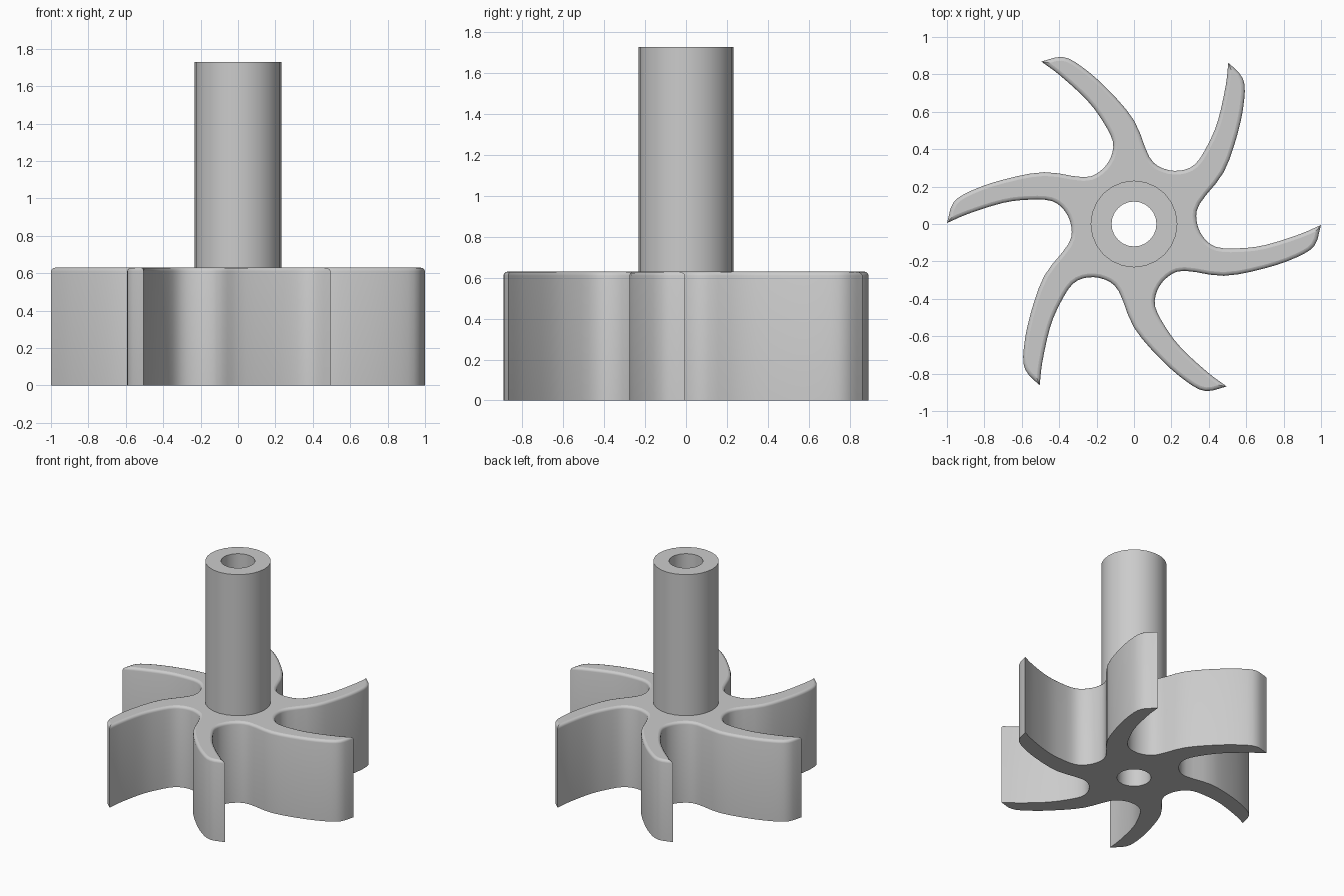
import bpy, bmesh
from math import radians, sin, cos, tau
from mathutils import Vector, Matrix

cube = bpy.data.objects.get("Cube")
if cube:
    bpy.data.objects.remove(cube, do_unlink=True)

BLADES = 6
ROTOR_H, SHAFT_TOP = 0.63, 1.73
SHAFT_R, BORE_R = 0.232, 0.12
SIDES = 24
FILLET, FILLET_STEPS = 0.02, 3
PATH_STEPS = 3

grey = bpy.data.materials.new("plain grey")
grey.use_nodes = True
colour = (0.6, 0.6, 0.6, 1)
grey.diffuse_color = colour
grey.node_tree.nodes["Principled BSDF"].inputs["Base Color"].default_value = colour


def make_object(name, bm):
    bmesh.ops.recalc_face_normals(bm, faces=bm.faces)
    mesh = bpy.data.meshes.new(name)
    bm.to_mesh(mesh)
    bm.free()
    mesh.materials.append(grey)
    obj = bpy.data.objects.new(name, mesh)
    bpy.context.collection.objects.link(obj)
    bpy.ops.object.select_all(action='DESELECT')
    obj.select_set(True)
    bpy.context.view_layer.objects.active = obj
    bpy.ops.object.shade_smooth_by_angle(angle=radians(35))
    for face in mesh.polygons:
        if abs(face.normal.z) > 0.99:
            face.use_smooth = False


def add_ring(bm, points, z):
    return [bm.verts.new((p.x, p.y, z)) for p in points]


def skin(bm, a, b):
    """Quads between two closed rings of equal length."""
    for i in range(len(a)):
        bm.faces.new((a[i - 1], a[i], b[i], b[i - 1]))


def circle(radius):
    return [Vector((radius * cos(tau * i / SIDES), radius * sin(tau * i / SIDES)))
            for i in range(SIDES)]


def smooth_path(points):
    """Catmull-Rom path through the points, without the last point."""
    pts = [2 * points[0] - points[1]] + points + [2 * points[-1] - points[-2]]
    path = []
    for a, b, c, d in zip(pts, pts[1:], pts[2:], pts[3:]):
        for i in range(PATH_STEPS):
            t = i / PATH_STEPS
            path.append(0.5 * (2 * b + (c - a) * t + (2 * a - 5 * b + 4 * c - d) * t * t
                               + (3 * b - a - 3 * c + d) * t ** 3))
    return path


def inset_outline(points, distance):
    """Move a counterclockwise outline inwards, with limited mitres."""
    moved = []
    for i, p in enumerate(points):
        before = (p - points[i - 1]).normalized()
        after = (points[(i + 1) % len(points)] - p).normalized()
        n1, n2 = Vector((-before.y, before.x)), Vector((-after.y, after.x))
        middle = (n1 + n2).normalized()
        moved.append(p + middle * distance / max(middle.dot(n1), 0.5))
    return moved


# Blade outline: inner side from tip to valley, then outer side to the next tip
inner = [(1, -0.005), (0.885, -0.055), (0.70, -0.113), (0.56, -0.13),
         (0.44, -0.123), (0.37, -0.07), (0.335, 0.015)]
outer = [(0.27, -0.25), (0.48, -0.277), (0.70, -0.237), (0.87, -0.178),
         (0.965, -0.115), (1, -0.005)]
spins = [Matrix.Rotation(tau * k / BLADES, 2) for k in range(BLADES)]
sector = smooth_path([Vector(p) for p in inner] + [spins[1] @ Vector(p) for p in outer])
outline = [spin @ p for spin in spins for p in sector]
# Start the outline in a valley so each blade is one continuous run
valley = (len(inner) - 1) * PATH_STEPS
outline = outline[valley:] + outline[:valley]

# Rotor: walls, rounded upper rim, and the bore through its hub
bm = bmesh.new()
rings = [add_ring(bm, outline, 0)]
for i in range(FILLET_STEPS + 1):
    a = radians(90 * i / FILLET_STEPS)
    rings.append(add_ring(bm, inset_outline(outline, FILLET * (1 - cos(a))),
                          ROTOR_H - FILLET * (1 - sin(a))))
for lower, upper in zip(rings, rings[1:]):
    skin(bm, lower, upper)
bore_low = add_ring(bm, circle(BORE_R), 0)
bore_high = add_ring(bm, circle(BORE_R), ROTOR_H)
skin(bm, bore_low, bore_high)

# Flat top and underside, one face per blade; the first run ends a blade further on
run, arc = len(sector), SIDES // BLADES
for edge, hole in ((rings[0], bore_low), (rings[-1], bore_high)):
    for k in range(BLADES):
        rim = [edge[(k * run + i) % len(edge)] for i in range(run + 1)]
        hub = [hole[(k * arc + i) % SIDES] for i in range(arc + 1)]
        bm.faces.new(rim + hub[::-1])
make_object("bladed_rotor", bm)

# Hollow shaft standing on the rotor
bm = bmesh.new()
tube = [add_ring(bm, circle(r), z) for r, z in
        ((SHAFT_R, ROTOR_H), (SHAFT_R, SHAFT_TOP), (BORE_R, SHAFT_TOP), (BORE_R, ROTOR_H))]
for i in range(len(tube)):
    skin(bm, tube[i - 1], tube[i])
make_object("shaft", bm)
